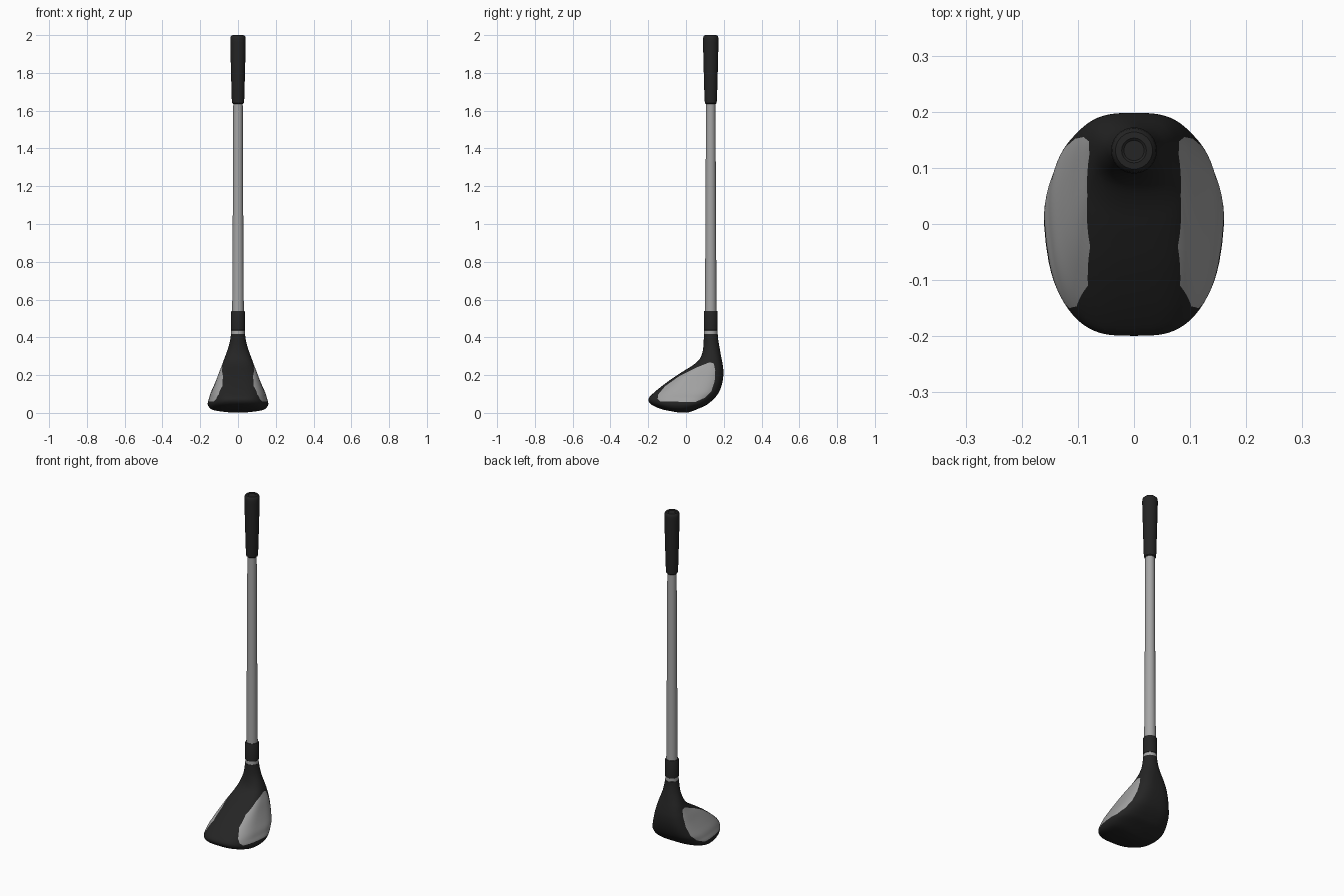
import bpy, bmesh, math
from mathutils import Vector

if "Cube" in bpy.data.objects:
    bpy.data.objects.remove(bpy.data.objects["Cube"])


def material(name, c):
    m = bpy.data.materials.new(name)
    m.diffuse_color = (c, c, c, 1)
    m.use_nodes = True
    m.node_tree.nodes["Principled BSDF"].inputs["Base Color"].default_value = m.diffuse_color
    return m


black = material("black", 0.018)
silver = material("silver grey", 0.38)
plate = material("plate grey", 0.36)
SHAFT_Y = 0.131


def finish(bm, name, mats, angle=35):
    bmesh.ops.recalc_face_normals(bm, faces=bm.faces)
    me = bpy.data.meshes.new(name)
    bm.to_mesh(me)
    bm.free()
    for m in mats:
        me.materials.append(m)
    ob = bpy.data.objects.new(name, me)
    bpy.context.collection.objects.link(ob)
    bpy.ops.object.select_all(action='DESELECT')
    ob.select_set(True)
    bpy.context.view_layer.objects.active = ob
    bpy.ops.object.shade_smooth_by_angle(angle=math.radians(angle))
    return ob


def loft(bm, rings):
    """Skin a stack of closed rings and cap both ends."""
    vs = [[bm.verts.new(p) for p in r] for r in rings]
    n = len(vs[0])
    for a, b in zip(vs, vs[1:]):
        for i in range(n):
            j = (i + 1) % n
            bm.faces.new((a[i], a[j], b[j], b[i]))
    bm.faces.new(vs[0][::-1])
    bm.faces.new(vs[-1])


def turned(name, mat, profile, seg=40):
    """Round part about the shaft axis from (radius, z) points."""
    bm = bmesh.new()
    loft(bm, [[(r * math.cos(2 * math.pi * i / seg),
                SHAFT_Y + r * math.sin(2 * math.pi * i / seg), z)
               for i in range(seg)] for r, z in profile])
    return finish(bm, name, [mat])


# shaft, collar and grip
turned("shaft", silver, [(0.031, 0.50), (0.028, 1.0), (0.025, 1.66)])
turned("collar_ring", silver, [(0.036, 0.41), (0.036, 0.44)])
turned("collar", black, [(0.033, 0.434), (0.037, 0.438), (0.037, 0.534), (0.034, 0.54)])
turned("grip", black, [(0.026, 1.635), (0.031, 1.64), (0.033, 1.66), (0.037, 1.8),
                       (0.041, 1.96), (0.041, 1.98), (0.039, 1.992),
                       (0.033, 1.999), (0.022, 2.0), (0.018, 1.997)])

# club head: horizontal sections as z, front y, back y, half width, squareness
SECTIONS = [
    (0.003, -0.045, 0.015, 0.05, 2.2), (0.010, -0.085, 0.035, 0.11, 2.4),
    (0.020, -0.130, 0.060, 0.146, 2.7), (0.040, -0.177, 0.105, 0.162, 3.1),
    (0.060, -0.197, 0.132, 0.161, 3.4), (0.080, -0.196, 0.153, 0.154, 3.5),
    (0.105, -0.172, 0.172, 0.146, 3.5), (0.140, -0.130, 0.187, 0.130, 3.4),
    (0.180, -0.076, 0.196, 0.113, 3.3), (0.220, -0.015, 0.198, 0.098, 3.1),
    (0.250, 0.033, 0.195, 0.086, 2.9), (0.280, 0.068, 0.190, 0.075, 2.6),
    (0.310, 0.084, 0.184, 0.064, 2.3), (0.350, 0.092, 0.177, 0.050, 2.0),
    (0.390, 0.094, 0.170, 0.041, 2.0), (0.418, 0.094, 0.168, 0.037, 2.0)]


def smooth(rows, steps):
    """Catmull-Rom interpolation through the rows."""
    out = []
    last = len(rows) - 1
    for i in range(last):
        p = [rows[min(max(i + k, 0), last)] for k in (-1, 0, 1, 2)]
        for s in range(steps):
            t = s / steps
            out.append([0.5 * (2 * b + (c - a) * t + (2 * a - 5 * b + 4 * c - d) * t * t
                               + (3 * b - a - 3 * c + d) * t ** 3)
                        for a, b, c, d in zip(*p)])
    return out + [list(rows[-1])]


def section(z, y0, y1, w, n, seg=72):
    ring = []
    for i in range(seg):
        a = 2 * math.pi * i / seg
        c, s = math.cos(a), math.sin(a)
        x = w * math.copysign(abs(c) ** (2 / n), c)
        y = (y0 + y1) / 2 + (y1 - y0) / 2 * math.copysign(abs(s) ** (2 / n), s)
        # sides taper toward the front
        x *= 1 - 0.25 * (min(y - 0.06, 0) / 0.25) ** 2
        ring.append((x, y, z))
    return ring


head = bmesh.new()
loft(head, [section(*r) for r in smooth(SECTIONS, 4)])

# grey side plates: cut a convex outline (y, z) through the head, then colour inside
OUTLINE = [(-0.135, 0.06), (0.05, 0.058), (0.10, 0.08), (0.135, 0.115), (0.152, 0.17),
           (0.155, 0.225), (0.147, 0.262), (0.125, 0.268), (0.05, 0.238),
           (-0.04, 0.192), (-0.11, 0.142), (-0.147, 0.098), (-0.15, 0.075)]
planes = []
for (ya, za), (yb, zb) in zip(OUTLINE, OUTLINE[1:] + OUTLINE[:1]):
    planes.append((Vector((0, ya, za)), Vector((0, zb - za, ya - yb)).normalized()))
for co, no in planes:
    bmesh.ops.bisect_plane(head, geom=head.verts[:] + head.edges[:] + head.faces[:],
                           dist=1e-5, plane_co=co, plane_no=no)
for f in head.faces:
    c = f.calc_center_median()
    if abs(c.x) > 0.04 and all((c - co).dot(no) < 0 for co, no in planes):
        f.material_index = 1
finish(head, "club_head", [black, plate], 50)
